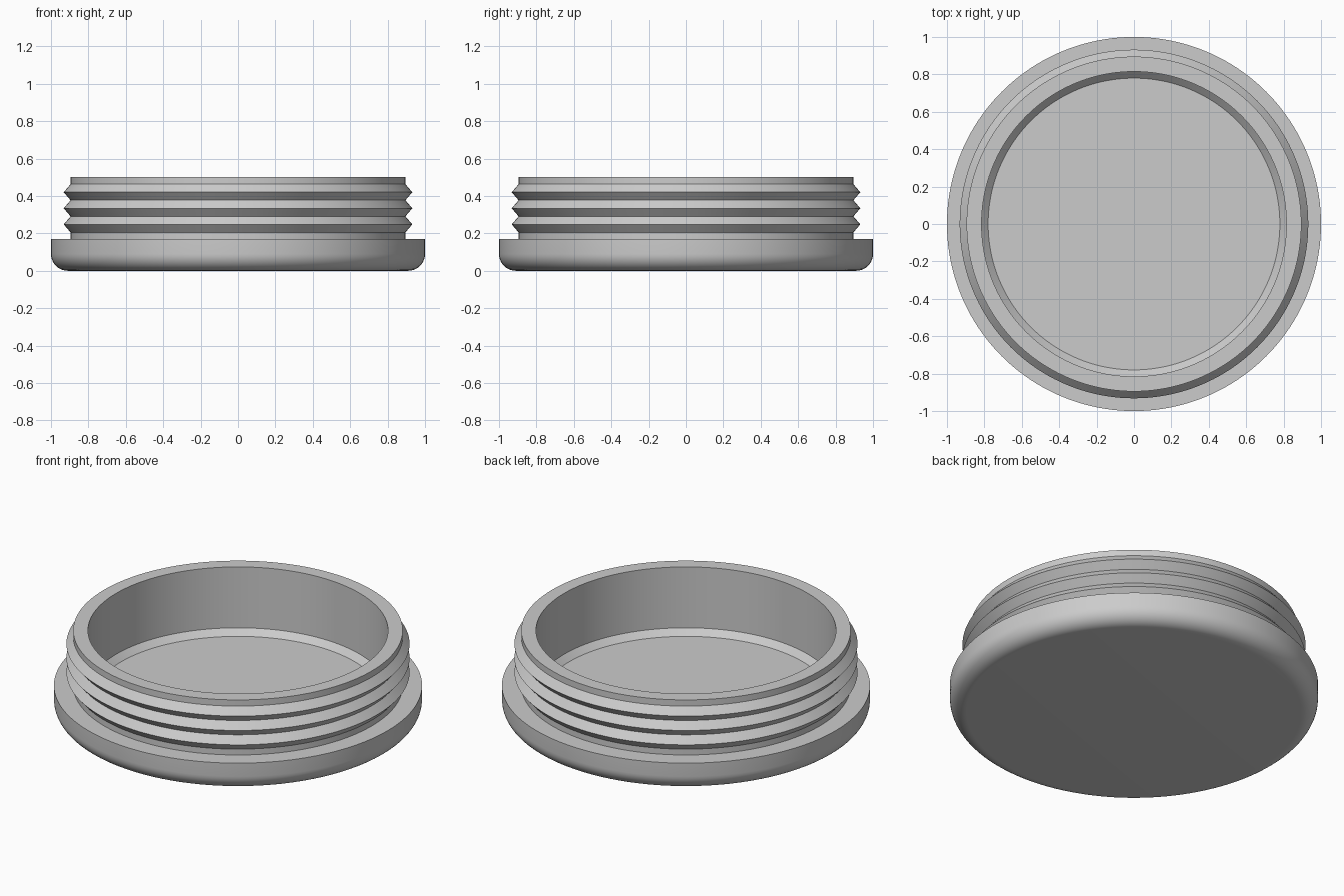
import bpy
import bmesh
import math

cube = bpy.data.objects.get("Cube")
if cube:
    bpy.data.objects.remove(cube, do_unlink=True)

SEGMENTS = 160
HEIGHT = 0.5
FLANGE_R, FLANGE_TOP, FILLET = 1.0, 0.17, 0.09
COLLAR_R, THREAD_R = 0.895, 0.932
THREAD_START, THREAD_PITCH, THREADS = 0.205, 0.086, 3
BORE_R, FLOOR_Z, CHAMFER = 0.815, 0.1, 0.035

grey = bpy.data.materials.new("plain grey")
grey.use_nodes = True
colour = (0.6, 0.6, 0.6, 1)
grey.diffuse_color = colour
grey.node_tree.nodes["Principled BSDF"].inputs["Base Color"].default_value = colour

# Underside and rounded lower edge of the flange
profile = [(0, 0)]
steps = 10
for i in range(steps + 1):
    a = math.pi / 2 * i / steps
    profile.append((FLANGE_R - FILLET + FILLET * math.sin(a),
                    FILLET - FILLET * math.cos(a)))

# Flange top and foot of the collar
profile += [(FLANGE_R, FLANGE_TOP), (COLLAR_R, FLANGE_TOP), (COLLAR_R, THREAD_START)]

# V-shaped thread ridges
for i in range(THREADS):
    z = THREAD_START + i * THREAD_PITCH
    profile += [(THREAD_R, z + THREAD_PITCH / 2), (COLLAR_R, z + THREAD_PITCH)]

# Rim, bore, chamfered inner corner and floor
profile += [(COLLAR_R, HEIGHT), (BORE_R, HEIGHT), (BORE_R, FLOOR_Z + CHAMFER),
            (BORE_R - CHAMFER, FLOOR_Z), (0, FLOOR_Z)]

# Turn the profile around the vertical axis
bm = bmesh.new()
verts = [bm.verts.new((r, 0, z)) for r, z in profile]
edges = [bm.edges.new(pair) for pair in zip(verts, verts[1:])]
bmesh.ops.spin(bm, geom=verts + edges, cent=(0, 0, 0), axis=(0, 0, 1),
               angle=math.tau, steps=SEGMENTS, use_duplicate=False)
bmesh.ops.remove_doubles(bm, verts=bm.verts[:], dist=0.0005)
bmesh.ops.recalc_face_normals(bm, faces=bm.faces[:])
mesh = bpy.data.meshes.new("threaded_cap")
bm.to_mesh(mesh)
bm.free()

cap = bpy.data.objects.new("threaded_cap", mesh)
bpy.context.collection.objects.link(cap)
mesh.materials.append(grey)
bpy.ops.object.select_all(action="DESELECT")
cap.select_set(True)
bpy.context.view_layer.objects.active = cap
bpy.ops.object.shade_smooth_by_angle(angle=math.radians(25))
